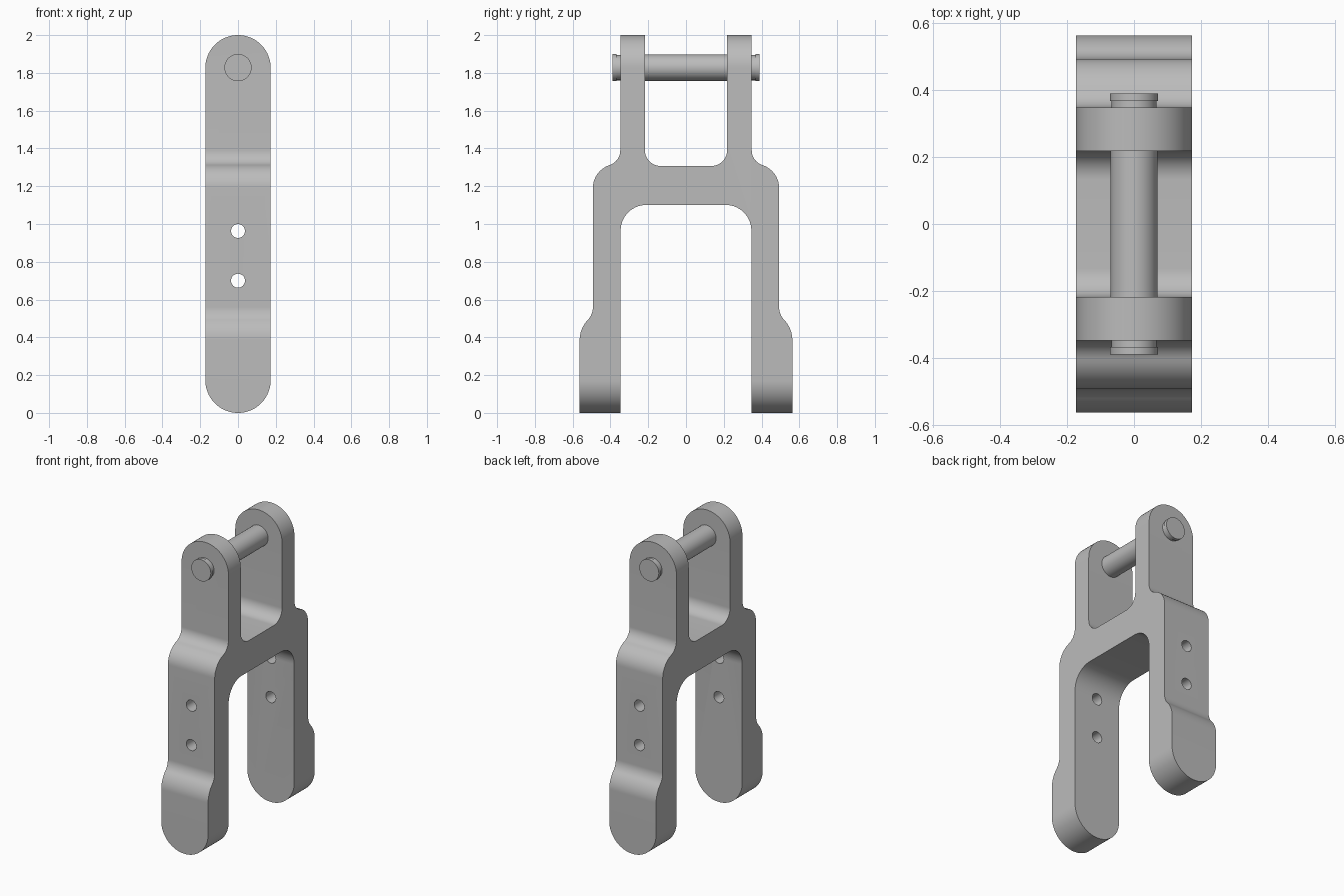
import bpy, bmesh
from math import sin, cos, pi, atan2, radians
from mathutils import Matrix

cube = bpy.data.objects.get("Cube")
if cube:
    bpy.data.objects.remove(cube, do_unlink=True)

steel = bpy.data.materials.new("plain grey steel")
steel.use_nodes = True
GREY = (0.5, 0.5, 0.5, 1)
steel.diffuse_color = GREY
steel.node_tree.nodes["Principled BSDF"].inputs["Base Color"].default_value = GREY

WIDTH, HEIGHT, PIN_Z = 0.346, 2.0, 1.828
R = WIDTH / 2


def make_object(name, bm):
    bmesh.ops.recalc_face_normals(bm, faces=bm.faces)
    mesh = bpy.data.meshes.new(name)
    bm.to_mesh(mesh)
    bm.free()
    mesh.materials.append(steel)
    ob = bpy.data.objects.new(name, mesh)
    bpy.context.collection.objects.link(ob)
    return ob


def prism(name, outline, shift):
    """Extrude a closed outline of 3D points along shift."""
    bm = bmesh.new()
    face = bm.faces.new([bm.verts.new(p) for p in outline])
    new = bmesh.ops.extrude_face_region(bm, geom=[face])["geom"]
    verts = [v for v in new if isinstance(v, bmesh.types.BMVert)]
    bmesh.ops.translate(bm, vec=shift, verts=verts)
    return make_object(name, bm)


def arc(cy, cz, r, start, end, steps=14):
    angles = [radians(start + (end - start) * i / steps) for i in range(steps + 1)]
    return [(cy + r * cos(a), cz + r * sin(a)) for a in angles]


def shoulder(y0, z0, y1, z1, share=0.61):
    """Rounded step inward: a convex arc flowing into a concave one."""
    turn = 2 * atan2(y0 - y1, z1 - z0)
    total = (z1 - z0) / sin(turn)
    deg = turn * 180 / pi
    r1, r2 = total * share, total * (1 - share)
    return (arc(y0 - r1, z0, r1, 0, deg)
            + arc(y1 + r2, z1, r2, 180 + deg, 180)[1:])


def cylinder(bm, radius, length, centre, segments=48):
    place = Matrix.Translation(centre) @ Matrix.Rotation(pi / 2, 4, 'X')
    bmesh.ops.create_cone(bm, cap_ends=True, segments=segments, radius1=radius,
                          radius2=radius, depth=length, matrix=place)


def apply_boolean(ob, cutter, operation):
    mod = ob.modifiers.new("cut", 'BOOLEAN')
    mod.object, mod.operation, mod.solver = cutter, operation, 'EXACT'
    bpy.context.view_layer.objects.active = ob
    bpy.ops.object.modifier_apply(modifier=mod.name)
    bpy.data.objects.remove(cutter, do_unlink=True)


def smooth(ob):
    bpy.ops.object.select_all(action='DESELECT')
    ob.select_set(True)
    bpy.context.view_layer.objects.active = ob
    bpy.ops.object.shade_smooth_by_angle(angle=radians(30))


# Fork body: side profile of one half, mirrored, with feet and arms overlong
half = arc(0.21, 0.965, 0.136, 90, 0)
half += [(0.346, -0.1), (0.563, -0.1)]
half += shoulder(0.563, 0.385, 0.493, 0.56)
half += shoulder(0.493, 1.19, 0.348, 1.39)
half += [(0.348, 2.1), (0.218, 2.1)]
half += arc(0.133, 1.392, 0.085, 0, -90)
profile = half + [(-y, z) for y, z in reversed(half)]
body = prism("fork_body", [(-0.3, y, z) for y, z in profile], (0.6, 0, 0))

# Trim the body to a round-ended strip: width and rounded tips
strip = arc(0, HEIGHT - R, R, 0, 180, 48) + arc(0, R, R, 180, 360, 48)
trim = prism("strip_trim", [(x, -1, z) for x, z in strip], (0, 2, 0))
apply_boolean(body, trim, 'INTERSECT')

# Bolt holes through both legs
drill = bmesh.new()
for z in (0.70, 0.963):
    cylinder(drill, 0.037, 2, (0, 0, z), 32)
apply_boolean(body, make_object("hole_drill", drill), 'DIFFERENCE')
smooth(body)

# Cross pin between the arms
bm = bmesh.new()
cylinder(bm, 0.07, 0.5, (0, 0, PIN_Z))
smooth(make_object("cross_pin", bm))

# Pin ends: a narrow neck and a slightly wider head on each side
for side, name in ((-1, "front"), (1, "back")):
    bm = bmesh.new()
    cylinder(bm, 0.067, 0.07, (0, side * 0.335, PIN_Z))
    smooth(make_object(name + "_pin_neck", bm))
    bm = bmesh.new()
    cylinder(bm, 0.072, 0.022, (0, side * 0.379, PIN_Z))
    smooth(make_object(name + "_pin_head", bm))
